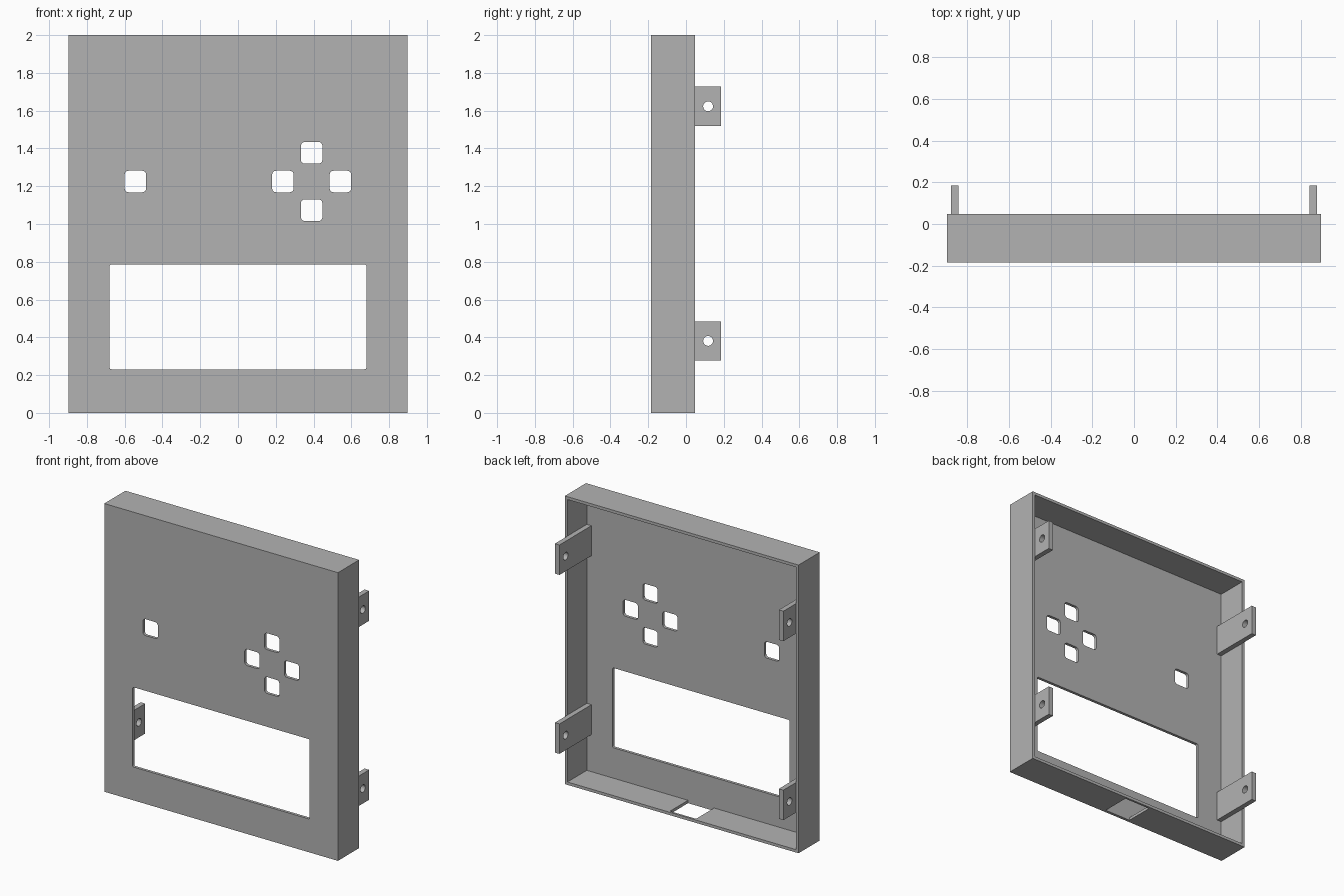
import bpy
import bmesh
import math
from mathutils import Vector, Matrix

cube = bpy.data.objects.get("Cube")
if cube:
    bpy.data.objects.remove(cube, do_unlink=True)

# Overall sizes
HALF_W, HEIGHT = 0.897, 2.0
FRONT, RIM, TAB_END = -0.185, 0.047, 0.185
WALL = 0.02

grey = bpy.data.materials.new("plain_grey")
grey.use_nodes = True
grey.diffuse_color = (0.45, 0.45, 0.45, 1)
grey.node_tree.nodes["Principled BSDF"].inputs["Base Color"].default_value = grey.diffuse_color


def finish(name, bm):
    mesh = bpy.data.meshes.new(name)
    bmesh.ops.recalc_face_normals(bm, faces=bm.faces)
    bm.to_mesh(mesh)
    bm.free()
    mesh.materials.append(grey)
    obj = bpy.data.objects.new(name, mesh)
    bpy.context.collection.objects.link(obj)
    return obj


def box(name, low, high, radius=0):
    """Box between two corners; radius rounds the edges that run along y."""
    low, high = Vector(low), Vector(high)
    bm = bmesh.new()
    bmesh.ops.create_cube(bm, size=1, matrix=Matrix.Translation((low + high) / 2)
                          @ Matrix.Diagonal((*(high - low), 1)))
    if radius:
        edges = [e for e in bm.edges if abs(e.verts[0].co.y - e.verts[1].co.y) > 0.01]
        bmesh.ops.bevel(bm, geom=edges, offset=radius, segments=4, profile=0.5, affect='EDGES')
    return finish(name, bm)


def cut(obj, cutter):
    """Subtract the cutter, keep the result and drop the cutter."""
    mod = obj.modifiers.new("cut", 'BOOLEAN')
    mod.operation, mod.solver, mod.object = 'DIFFERENCE', 'EXACT', cutter
    graph = bpy.context.evaluated_depsgraph_get()
    result = bpy.data.meshes.new_from_object(obj.evaluated_get(graph))
    obj.modifiers.clear()
    obj.data = result
    bpy.data.objects.remove(cutter, do_unlink=True)


def opening(x, z, half_w, half_h, radius):
    return box("opening_cutter", (x - half_w, FRONT - 0.1, z - half_h),
               (x + half_w, FRONT + 0.1, z + half_h), radius)


# Open-backed shell
shell = box("panel_shell", (-HALF_W, FRONT, 0), (HALF_W, RIM, HEIGHT))
cut(shell, box("hollow_cutter", (-HALF_W + WALL, FRONT + WALL, WALL),
               (HALF_W - WALL, RIM + 0.1, HEIGHT - WALL)))

# Display window
cut(shell, opening(0, 0.508, 0.68, 0.277, 0.01))

# Single button hole and the cross of four
PAD_X, PAD_Z, STEP = 0.39, 1.225, 0.152
for x, z in [(-0.543, PAD_Z), (PAD_X - STEP, PAD_Z), (PAD_X + STEP, PAD_Z),
             (PAD_X, PAD_Z - STEP), (PAD_X, PAD_Z + STEP)]:
    cut(shell, opening(x, z, 0.057, 0.057, 0.02))

# Cable slot in the bottom wall
cut(shell, box("slot_cutter", (-0.1, FRONT + WALL, -0.1), (0.1, RIM - 0.015, 0.1)))

# Mounting tabs on the inner side walls, each with a screw hole
for side, label in ((1, "left"), (-1, "right")):
    for z, level in ((0.381, "lower"), (1.623, "upper")):
        inner, outer = sorted((side * 0.842, side * (HALF_W - WALL)))
        tab = box(f"{level}_{label}_tab", (inner, FRONT + WALL, z - 0.104),
                  (outer, TAB_END, z + 0.104))
        bm = bmesh.new()
        bmesh.ops.create_cone(bm, cap_ends=True, segments=32, radius1=0.026, radius2=0.026,
                              depth=0.2, matrix=Matrix.Translation((side * 0.86, 0.117, z))
                              @ Matrix.Rotation(math.pi / 2, 4, 'Y'))
        cut(tab, finish("hole_cutter", bm))
